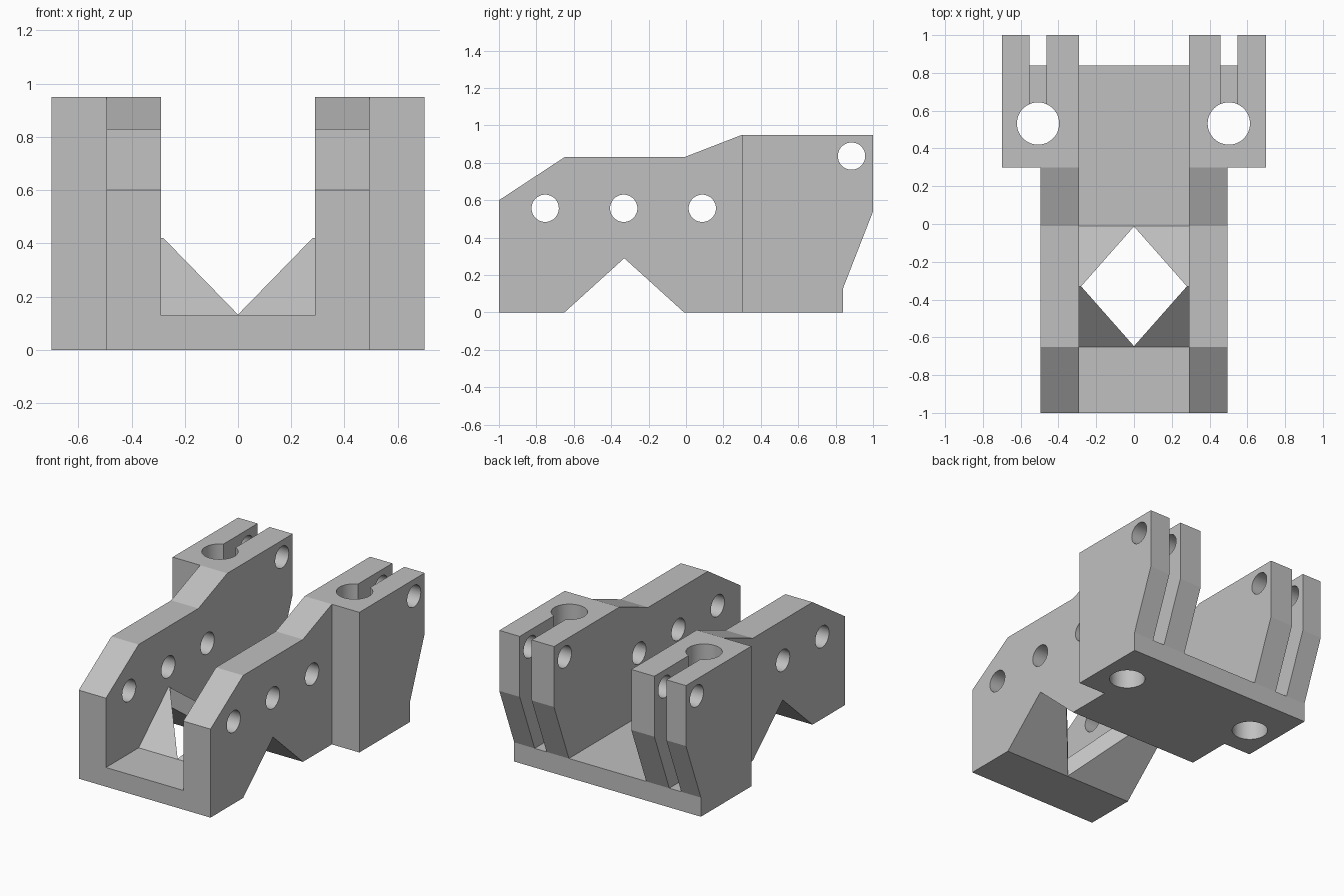
import bpy
import bmesh
from math import radians
from mathutils import Matrix, Vector

default = bpy.data.objects.get("Cube")
if default:
    bpy.data.objects.remove(default, do_unlink=True)

grey = bpy.data.materials.new("plain grey")
grey.use_nodes = True
colour = (0.53, 0.53, 0.53, 1)
grey.diffuse_color = colour
grey.node_tree.nodes["Principled BSDF"].inputs["Base Color"].default_value = colour


def make_object(name, bm):
    bmesh.ops.recalc_face_normals(bm, faces=bm.faces)
    mesh = bpy.data.meshes.new(name)
    bm.to_mesh(mesh)
    bm.free()
    mesh.materials.append(grey)
    obj = bpy.data.objects.new(name, mesh)
    bpy.context.collection.objects.link(obj)
    return obj


def prism(name, points, offset):
    """Extrude a closed outline along the offset vector."""
    bm = bmesh.new()
    face = bm.faces.new([bm.verts.new(p) for p in points])
    swept = bmesh.ops.extrude_face_region(bm, geom=[face])["geom"]
    verts = [v for v in swept if isinstance(v, bmesh.types.BMVert)]
    bmesh.ops.translate(bm, verts=verts, vec=Vector(offset))
    return make_object(name, bm)


def side_prism(name, outline, x0, x1):
    return prism(name, [(x0, y, z) for y, z in outline], (x1 - x0, 0, 0))


def box(name, x0, x1, y0, y1, z0, z1):
    return side_prism(name, [(y0, z0), (y1, z0), (y1, z1), (y0, z1)], x0, x1)


def cylinder(name, centre, radius, depth, along_x=False):
    bm = bmesh.new()
    turn = Matrix.Rotation(radians(90), 4, "Y") if along_x else Matrix()
    bmesh.ops.create_cone(bm, cap_ends=True, segments=48, radius1=radius,
                          radius2=radius, depth=depth,
                          matrix=Matrix.Translation(centre) @ turn)
    return make_object(name, bm)


# Solid body swept across the full width, with the notch underneath
body = side_prism("bracket_body", [
    (-1, 0), (-0.65, 0), (-0.33, 0.29), (-0.01, 0), (0.84, 0), (0.84, 0.13),
    (1, 0.54), (1, 0.95), (0.3, 0.95), (-0.01, 0.83), (-0.65, 0.83), (-1, 0.6),
], -0.7, 0.7)

cutters = []

# Central channel, whose floor rises over the notch
cutters.append(side_prism("channel_cutter", [
    (-1.2, 0.13), (-0.65, 0.13), (-0.33, 0.42), (-0.01, 0.13),
    (1.2, 0.13), (1.2, 1.2), (-1.2, 1.2)], -0.29, 0.29))

# Diamond opening in the raised floor
cutters.append(prism("diamond_cutter", [
    (0, -0.647, -0.2), (0.28, -0.33, -0.2), (0, -0.013, -0.2),
    (-0.28, -0.33, -0.2)], (0, 0, 0.9)))

for side, s in (("left", 1), ("right", -1)):
    # Narrow the front arm, leaving the wider clamp block behind it
    cutters.append(box(side + "_arm_cutter", s * 0.494, s * 0.9, -1.2, 0.3, -0.2, 1.2))
    # Clamp slot and vertical rod hole
    x = s * 0.505 - 0.003
    cutters.append(box(side + "_slot_cutter", x - 0.045, x + 0.045, 0.55, 1.2, 0.13, 1.2))
    cutters.append(cylinder(side + "_rod_cutter", (x, 0.532, 0.5), 0.112, 1.6))

# Cross holes through the arms and clamp jaws
for y, z in ((-0.753, 0.557), (-0.333, 0.557), (0.087, 0.557), (0.885, 0.836)):
    cutters.append(cylinder("cross_hole_cutter", (0, y, z), 0.073, 2, True))

bpy.context.view_layer.objects.active = body
for cutter in cutters:
    mod = body.modifiers.new(cutter.name, "BOOLEAN")
    mod.operation = "DIFFERENCE"
    mod.solver = "EXACT"
    mod.object = cutter
    cutter.hide_render = True
    bpy.ops.object.modifier_apply(modifier=mod.name)
    bpy.data.objects.remove(cutter, do_unlink=True)

# Smooth the hole walls, keep flat faces crisp
bpy.ops.object.select_all(action="DESELECT")
body.select_set(True)
bpy.ops.object.shade_smooth_by_angle(angle=radians(20))
